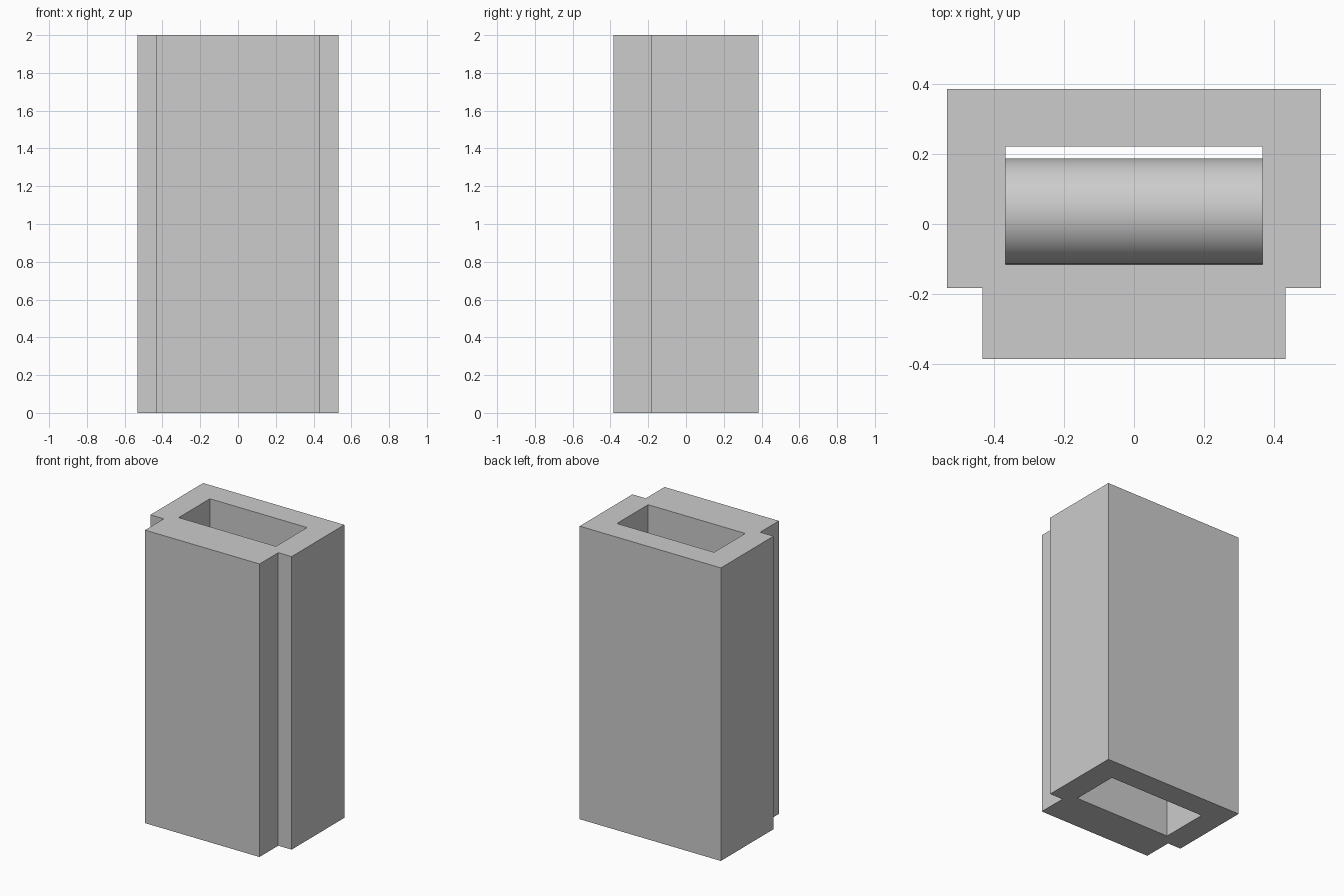
import bpy
import bmesh
from math import radians
from mathutils import Matrix

cube = bpy.data.objects.get("Cube")
if cube:
    bpy.data.objects.remove(cube, do_unlink=True)

grey = bpy.data.materials.new("plain grey")
grey.use_nodes = True
colour = (0.604, 0.604, 0.604, 1)
grey.diffuse_color = colour
grey.node_tree.nodes["Principled BSDF"].inputs["Base Color"].default_value = colour

HEIGHT = 2.0
HOLE_X, HOLE_FRONT, HOLE_BACK = 0.367, -0.115, 0.221
RADIUS = 0.151


def add_object(name, bm):
    bmesh.ops.recalc_face_normals(bm, faces=bm.faces)
    mesh = bpy.data.meshes.new(name)
    bm.to_mesh(mesh)
    bm.free()
    mesh.materials.append(grey)
    obj = bpy.data.objects.new(name, mesh)
    bpy.context.collection.objects.link(obj)
    return obj


# Stepped block with a rectangular shaft: fill between two outlines, then extrude
half = [(0.432, -0.385), (0.432, -0.183), (0.533, -0.183), (0.533, 0.385)]
outline = half + [(-x, y) for x, y in reversed(half)]
hole = [(HOLE_X, HOLE_FRONT), (HOLE_X, HOLE_BACK),
        (-HOLE_X, HOLE_BACK), (-HOLE_X, HOLE_FRONT)]
bm = bmesh.new()
edges = []
for loop in (outline, hole):
    verts = [bm.verts.new((x, y, 0)) for x, y in loop]
    edges += [bm.edges.new((verts[i - 1], verts[i])) for i in range(len(verts))]
bmesh.ops.triangle_fill(bm, edges=edges, use_beauty=True, normal=(0, 0, 1))
top = bmesh.ops.extrude_face_region(bm, geom=bm.faces[:], use_keep_orig=True)["geom"]
bmesh.ops.translate(bm, vec=(0, 0, HEIGHT),
                    verts=[g for g in top if isinstance(g, bmesh.types.BMVert)])
bmesh.ops.dissolve_limit(bm, angle_limit=radians(1), verts=bm.verts[:], edges=bm.edges[:])
add_object("hollow_block", bm)

# Round bar across the shaft, resting against its front wall
bm = bmesh.new()
place = (Matrix.Translation((0, HOLE_FRONT + RADIUS, HEIGHT / 2))
         @ Matrix.Rotation(radians(90), 4, 'Y'))
bmesh.ops.create_cone(bm, cap_ends=True, segments=64, radius1=RADIUS, radius2=RADIUS,
                      depth=2 * HOLE_X, matrix=place)
bar = add_object("cross_bar", bm)
bpy.ops.object.select_all(action='DESELECT')
bar.select_set(True)
bpy.context.view_layer.objects.active = bar
bpy.ops.object.shade_smooth_by_angle(angle=radians(30))
